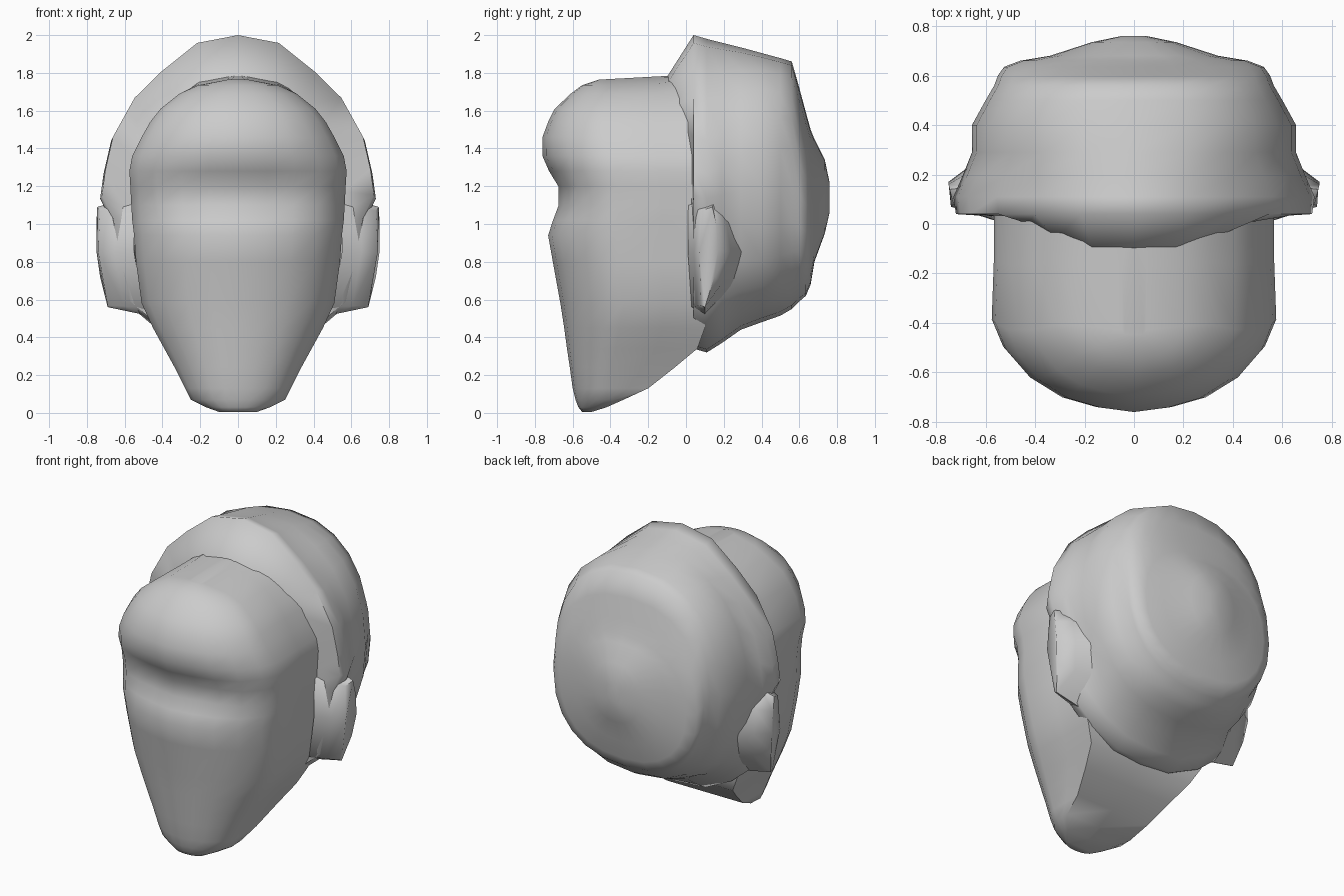
import bpy
import math


def finish(name, verts, faces, angle=45):
    mesh = bpy.data.meshes.new(name)
    mesh.from_pydata(verts, [], faces)
    mesh.validate()
    obj = bpy.data.objects.new(name, mesh)
    bpy.context.collection.objects.link(obj)
    bpy.ops.object.select_all(action='DESELECT')
    obj.select_set(True)
    bpy.context.view_layer.objects.active = obj
    bpy.ops.object.mode_set(mode='EDIT')
    bpy.ops.mesh.select_all(action='SELECT')
    bpy.ops.mesh.normals_make_consistent(inside=False)
    bpy.ops.object.mode_set(mode='OBJECT')
    bpy.ops.object.shade_smooth_by_angle(angle=math.radians(angle))
    return obj


def loft(name, rings, angle=45, cap_start=True):
    """Skin equal-length closed rings and cap the ends."""
    n = len(rings[0])
    verts = [p for r in rings for p in r]
    faces = [(k * n + i, k * n + (i + 1) % n, (k + 1) * n + (i + 1) % n, (k + 1) * n + i)
             for k in range(len(rings) - 1) for i in range(n)]
    faces.append(tuple(range(len(verts) - n, len(verts))))
    if cap_start:
        faces.append(tuple(range(n)))
    return finish(name, verts, faces, angle)


def mirrored(half):
    """Complete a half outline whose first and last points lie on x = 0."""
    return half + [(-p[0],) + tuple(p[1:]) for p in reversed(half[1:-1])]


# Face: horizontal sections (z, front y, back y, half width)
face_sections = [
    (0.005, -0.55, -0.50, 0.10), (0.03, -0.57, -0.42, 0.17), (0.07, -0.585, -0.33, 0.25),
    (0.13, -0.60, -0.20, 0.28), (0.24, -0.615, -0.06, 0.335), (0.34, -0.63, 0.06, 0.39),
    (0.45, -0.645, 0.10, 0.45), (0.58, -0.665, 0.10, 0.51), (0.8, -0.705, 0.10, 0.54),
    (0.94, -0.73, 0.10, 0.55), (1.02, -0.72, 0.10, 0.56), (1.10, -0.71, 0.10, 0.565),
    (1.20, -0.72, 0.10, 0.57), (1.28, -0.745, 0.10, 0.575), (1.36, -0.76, 0.10, 0.56),
    (1.46, -0.76, 0.10, 0.51), (1.54, -0.73, 0.10, 0.465), (1.61, -0.695, 0.10, 0.41),
    (1.69, -0.61, 0.10, 0.31), (1.735, -0.55, 0.10, 0.21), (1.765, -0.46, 0.10, 0.05)]
face_curve = [(0, 0), (0.27, 0.02), (0.52, 0.06), (0.75, 0.14), (0.92, 0.25), (1, 0.36)]
# The eye socket recess fades out towards the temples
socket = {1.02: 0.02, 1.10: 0.045, 1.20: 0.055, 1.28: 0.025}
fade = (0.8, 0.9, 0.7, 0.1, 0.0, 0.0)
rings = []
for z, front, back, w in face_sections:
    s = min(1, w / 0.55, (back - front) / 0.45)
    dip = socket.get(z, 0)
    half = [(w * u, front + v * s + dip * f, z) for (u, v), f in zip(face_curve, fade)]
    y0 = half[-1][1]
    rise = 0.03 if z > 1.7 else 0
    half += [(w * 0.985, y0 + (back - y0) * 0.5, z + rise * 0.3),
             (w * 0.985, back, z + rise), (0, back, z + rise)]
    rings.append(mirrored(half))
loft("face", rings, 60)

# Hair cap: the front outline leaves room for the ears, the back one is round
outline = [(0, 1), (0.30, 0.975), (0.56, 0.885), (0.76, 0.80), (0.92, 0.675), (0.975, 0.57),
           (1, 0.49), (0.92, 0.42), (0.86, 0.28), (0.79, 0.15), (0.56, 0.065), (0.3, 0.01), (0, 0)]
n = len(outline) - 1
dome = [(math.sin(math.pi * i / n) ** 0.85,
         0.5 + 0.5 * math.copysign(abs(math.cos(math.pi * i / n)) ** 0.9, n / 2 - i))
        for i in range(n)] + [(0, 0)]
# Upright sections (y, top, bottom, half width)
hair_sections = [
    (0.04, 2.0, 0.34, 0.72), (0.11, 1.98, 0.32, 0.73), (0.19, 1.96, 0.37, 0.695),
    (0.29, 1.935, 0.44, 0.655), (0.40, 1.905, 0.48, 0.655), (0.50, 1.878, 0.515, 0.60),
    (0.56, 1.86, 0.55, 0.565), (0.60, 1.72, 0.59, 0.55), (0.635, 1.59, 0.62, 0.525),
    (0.66, 1.50, 0.68, 0.46), (0.68, 1.45, 0.80, 0.34), (0.735, 1.34, 0.95, 0.17),
    (0.76, 1.22, 1.06, 0.05)]
# Rim where the front edge of the hair slopes forward to meet the face
rim_y = [-0.10, -0.10, -0.06, 0.00] + [0.03] * 5 + [0.05] + [0.08] * 3
rim = [(0.56 * u, y, 0.37 + 1.41 * v) for (u, v), y in zip(outline, rim_y)]
rings = [mirrored(rim)]
for y, top, bottom, w in hair_sections:
    t = max(0, min(1, (y - 0.12) / 0.25))
    half = []
    for (u0, v0), (u1, v1) in zip(outline, dome):
        u, v = u0 + (u1 - u0) * t, v0 + (v1 - v0) * t
        half.append((w * u, y, bottom + (top - bottom) * v))
    rings.append(mirrored(half))
loft("hair_cap", rings, 80, cap_start=False)

# Ears: tapered outward from the side of the head
inner = [(0.01, 1.10), (0.16, 1.15), (0.28, 1.02), (0.32, 0.85), (0.25, 0.66),
         (0.10, 0.52), (0.03, 0.56), (0.01, 0.85)]
tip_y = (0.08, 0.14, 0.16, 0.17, 0.15, 0.10, 0.08, 0.07)
tip_z = (1.07, 1.09, 1.00, 0.86, 0.72, 0.56, 0.57, 0.85)
tip_x = (0.73, 0.745, 0.75, 0.75, 0.73, 0.69, 0.69, 0.74)
for side, label in ((1, "right"), (-1, "left")):
    root = [(side * (0.55 - 0.05 * (z < 0.7)), y, z) for y, z in inner]
    tip = [(side * x, y, z) for x, y, z in zip(tip_x, tip_y, tip_z)]
    middle = [tuple(0.45 * a + 0.55 * b for a, b in zip(p, q)) for p, q in zip(root, tip)]
    loft("ear_" + label, [root, middle, tip], 70)
